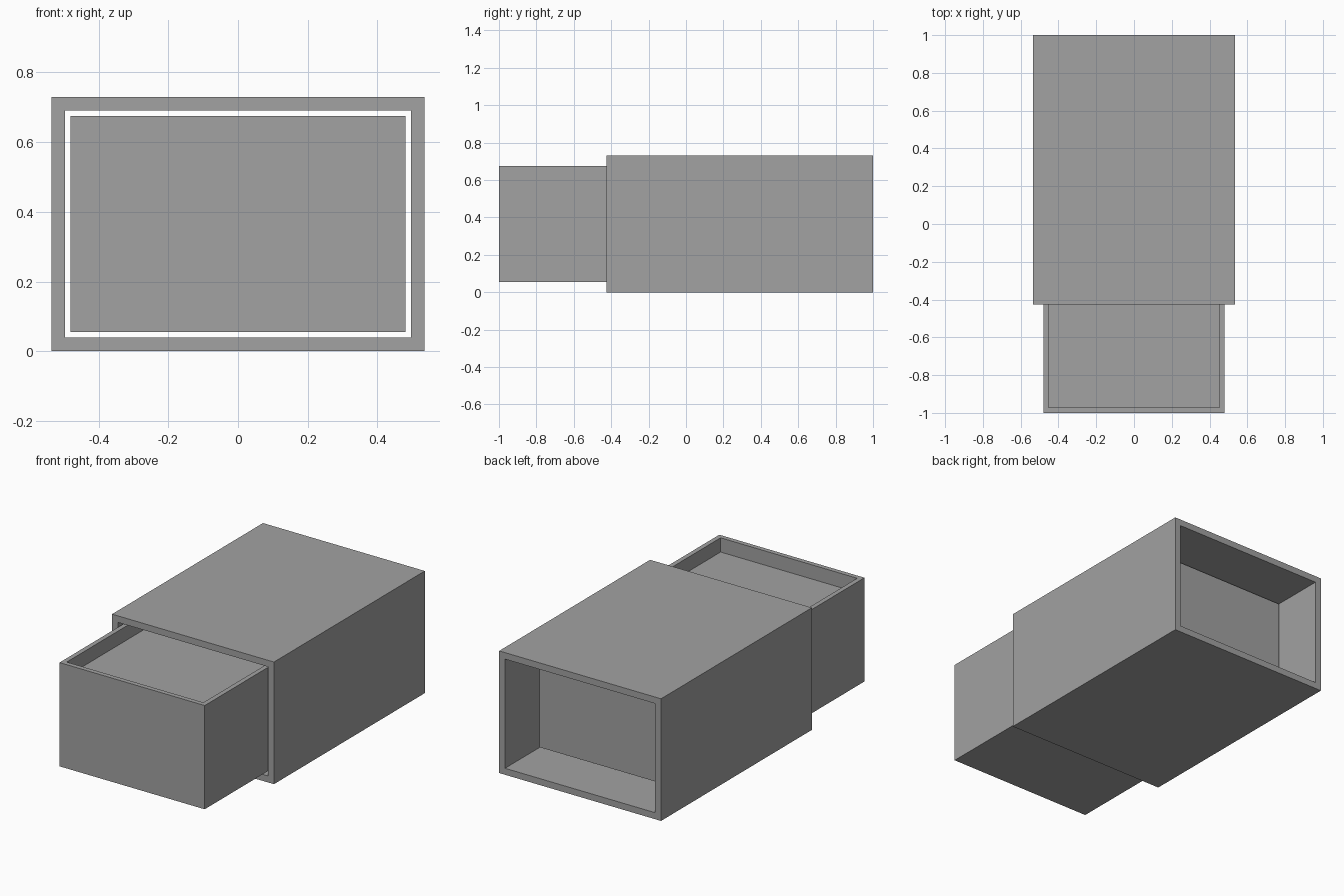
import bpy
import bmesh
from mathutils import Vector

cube = bpy.data.objects.get("Cube")
if cube:
    bpy.data.objects.remove(cube, do_unlink=True)

# Single card colour
GREY = (0.36, 0.36, 0.36, 1.0)
card = bpy.data.materials.new("grey card")
card.use_nodes = True
card.diffuse_color = GREY
card.node_tree.nodes["Principled BSDF"].inputs["Base Color"].default_value = GREY


def add_box(bm, low, high):
    """Add an axis-aligned box between two corners and return its faces."""
    low, high = Vector(low), Vector(high)
    verts = bmesh.ops.create_cube(bm, size=1)["verts"]
    for v in verts:
        v.co = (low + high) / 2 + v.co * (high - low)
    return list({f for v in verts for f in v.link_faces})


def finish(bm, name):
    bmesh.ops.recalc_face_normals(bm, faces=bm.faces)
    mesh = bpy.data.meshes.new(name)
    bm.to_mesh(mesh)
    bm.free()
    mesh.materials.append(card)
    obj = bpy.data.objects.new(name, mesh)
    bpy.context.collection.objects.link(obj)
    return obj


# Sleeve: box with both ends inset and the openings bridged into a tunnel
HALF_W, HEIGHT, WALL = 0.535, 0.73, 0.055
bm = bmesh.new()
faces = add_box(bm, (-HALF_W, -0.425, 0), (HALF_W, 1, HEIGHT))
ends = [f for f in faces if abs(f.normal.y) > 0.9]
bmesh.ops.inset_individual(bm, faces=ends, thickness=WALL)
rims = [e for f in ends for e in f.edges]
bmesh.ops.delete(bm, geom=ends, context="FACES_ONLY")
bmesh.ops.bridge_loops(bm, edges=rims)
finish(bm, "sleeve")

# Sliding tray: box with a shallow recess pressed into its top
bm = bmesh.new()
inner = HALF_W - WALL
faces = add_box(bm, (-inner, -1, WALL), (inner, 0.7, HEIGHT - WALL))
top = [f for f in faces if f.normal.z > 0.9]
bmesh.ops.inset_individual(bm, faces=top, thickness=0.04)
floor = bmesh.ops.extrude_discrete_faces(bm, faces=top)["faces"]
bmesh.ops.translate(bm, vec=(0, 0, -0.085), verts=floor[0].verts)
finish(bm, "tray")
